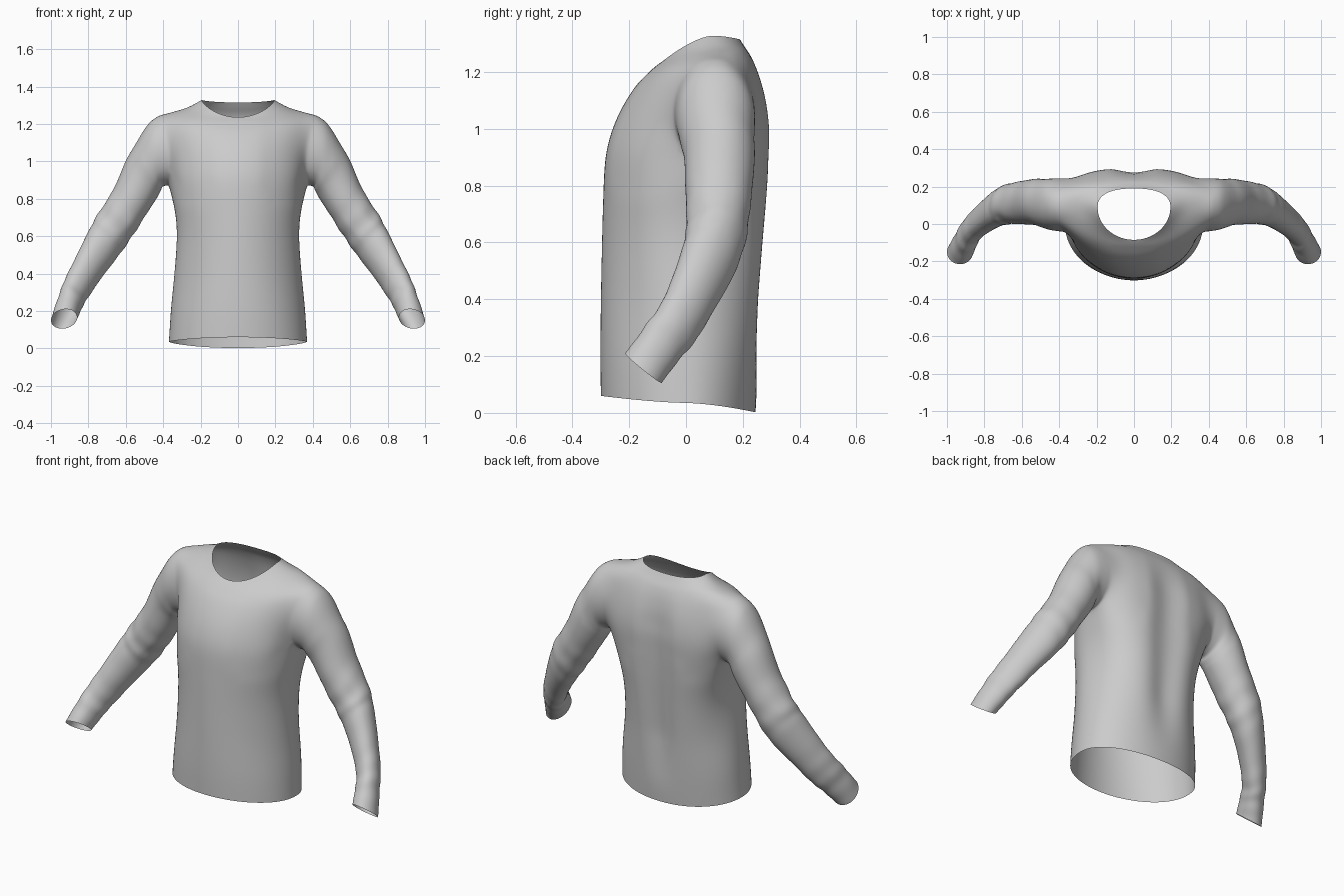
import bpy, bmesh, math
from mathutils import Vector, noise

if "Cube" in bpy.data.objects:
    bpy.data.objects.remove(bpy.data.objects["Cube"])

COLS, SUB = 30, 3                    # columns round half the body, rows per key ring


def catmull(keys, n):
    """Densify a list of key rings (lists of Vectors) with a smooth spline."""
    out = []
    for i in range(len(keys) - 1):
        a, b = keys[max(i - 1, 0)], keys[i]
        c, d = keys[i + 1], keys[min(i + 2, len(keys) - 1)]
        for s in range(n):
            t = s / n
            out.append([0.5 * (2 * q + (r - p) * t + (2 * p - 5 * q + 4 * r - w) * t * t
                               + (3 * q - p - 3 * r + w) * t ** 3)
                        for p, q, r, w in zip(a, b, c, d)])
    out.append(keys[-1])
    return out


def body_ring(w, yf, yb, yc, zf, zs, zb, nb):
    """Half ring from centre front to centre back; nb squares off the back."""
    pts = []
    for j in range(COLS + 1):
        a = math.pi * j / COLS
        s, c = max(math.sin(a), 0.0), math.cos(a)
        k = abs(c) ** 1.5
        if c >= 0:
            pts.append(Vector((w * s, yc + (yf - yc) * c, zs + (zf - zs) * k)))
        else:
            e = 2 / nb
            pts.append(Vector((w * s ** e, yc + (yb - yc) * abs(c) ** e, zs + (zb - zs) * k)))
    pts[0].x = pts[-1].x = 0
    return pts


# body key rings: half width, front y, back y, widest y, z front/side/back, back squareness
body = [
    (.370, -.300, .245, .00, .060, .035, .002, 2.1),
    (.358, -.302, .258, .00, .200, .200, .200, 2.2),
    (.335, -.300, .272, .00, .400, .400, .400, 2.3),
    (.326, -.296, .287, .01, .600, .600, .600, 2.4),
    (.345, -.292, .297, .03, .750, .750, .750, 2.5),
    (.385, -.285, .302, .06, .890, .870, .890, 2.6),
    (.395, -.264, .304, .09, .985, .950, 1.00, 2.7),
    (.395, -.228, .290, .09, 1.07, 1.06, 1.10, 2.7),
    (.405, -.178, .262, .10, 1.15, 1.17, 1.19, 2.6),
    (.405, -.130, .232, .12, 1.20, 1.245, 1.25, 2.5),
    (.280, -.105, .207, .11, 1.222, 1.283, 1.288, 2.4),
    (.195, -.085, .190, .09, 1.236, 1.328, 1.315, 2.4)]
rows = catmull([body_ring(*r) for r in body], SUB)

# soft drape: groove down the spine, faint folds low on the body
for r in rows:
    for p in r:
        up = max(0.0, min(1.0, (p.z - .1) / .3)) * max(0.0, min(1.0, (1.25 - p.z) / .2))
        if p.y > .1:
            p.y -= .035 * up * math.exp(-(p.x / .09) ** 2)
        if p.z < .8 and p.x > .02:
            p.x += .006 * up * math.sin(14 * p.y + 5 * p.z)

bm = bmesh.new()
grid = [[bm.verts.new(p) for p in r] for r in rows]

# armhole: a window left open at the side of the body grid
C0, C1, R0, R1 = 11, 21, 5 * SUB, 9 * SUB
for i in range(len(grid) - 1):
    for j in range(COLS):
        if not (R0 <= i < R1 and C0 <= j < C1):
            bm.faces.new((grid[i][j], grid[i][j + 1], grid[i + 1][j + 1], grid[i + 1][j]))
loop = ([grid[R0][j] for j in range(C0, C1)] + [grid[i][C1] for i in range(R0, R1)]
        + [grid[R1][j] for j in range(C1, C0, -1)] + [grid[i][C0] for i in range(R1, R0, -1)])
for i in range(R0 + 1, R1):
    for j in range(C0 + 1, C1):
        bm.verts.remove(grid[i][j])

# round the armhole off to an oval
phis = []
for v in loop:
    f = math.atan2((v.co.z - 1.06) / .19, (v.co.y - .1) / .145)
    phis.append(f)
    v.co = Vector((.392 + .022 * math.sin(f) - .03 * math.cos(f) ** 2,
                   .1 + .145 * math.cos(f), 1.06 + .19 * math.sin(f)))
pinned = set(loop)
near = [v for v in bm.verts if v not in pinned and v.co.x > .15 and .78 < v.co.z < 1.27]
for _ in range(8):
    bmesh.ops.smooth_vert(bm, verts=near, factor=.5, use_axis_x=True, use_axis_y=True, use_axis_z=True)

# sleeve key rings: outer x z, inner x z, centre y, half depth y, depth tilt z
sleeve = [
    (.478, 1.205, .402, .862, .105, .140, 0),
    (.550, 1.090, .412, .840, .110, .132, 0),
    (.602, 1.000, .435, .800, .118, .125, 0),
    (.662, .860, .500, .700, .115, .118, 0),
    (.750, .715, .580, .575, .108, .108, -.01),
    (.802, .620, .655, .475, .083, .096, -.03),
    (.870, .480, .735, .375, .030, .080, -.04),
    (.925, .365, .800, .280, -.025, .070, -.045),
    (.965, .260, .835, .220, -.088, .066, -.05),
    (1.00, .150, .860, .165, -.150, .065, -.052)]
keys = [[v.co.copy() for v in loop]]
for ox, oz, ix, iz, y, by, bz in sleeve:
    o, n, b = Vector((ox, y, oz)), Vector((ix, y, iz)), Vector((0, by, bz))
    keys.append([(o + n) / 2 + (o - n) / 2 * math.sin(f) + b * math.cos(f) for f in phis])
tube = catmull(keys, 5)

# sleeve wrinkles, strongest at the elbow and the cuff
last = loop
for i, ring in enumerate(tube[1:], 1):
    t = i / (len(tube) - 1)
    mid = sum(ring, Vector()) / len(ring)
    amp = .05 * math.exp(-((t - .5) / .08) ** 2) + .045 * math.exp(-((t - .85) / .12) ** 2)
    new = []
    for p, f in zip(ring, phis):
        wob = math.sin(t * 75 + 1.5 * math.sin(f + 1)) * .6 + noise.noise(p * 14) * .8
        new.append(bm.verts.new(mid + (p - mid) * (1 + amp * wob * (t < .99))))
    for k in range(len(new)):
        m = (k + 1) % len(new)
        bm.faces.new((last[k], last[m], new[m], new[k]))
    last = new

# soften the armhole seam
seam = [v for v in bm.verts if .33 < v.co.x < .5 and .82 < v.co.z < 1.27]
for _ in range(2):
    bmesh.ops.smooth_vert(bm, verts=seam, factor=.4, use_axis_x=True, use_axis_y=True, use_axis_z=True)
bmesh.ops.recalc_face_normals(bm, faces=bm.faces)

mesh = bpy.data.meshes.new("shirt")
bm.to_mesh(mesh)
bm.free()
shirt = bpy.data.objects.new("shirt", mesh)
bpy.context.collection.objects.link(shirt)
for poly in mesh.polygons:
    poly.use_smooth = True
mirror = shirt.modifiers.new("mirror", 'MIRROR')
mirror.use_clip = True
mirror.merge_threshold = .002
subd = shirt.modifiers.new("smooth", 'SUBSURF')
subd.levels = subd.render_levels = 1
